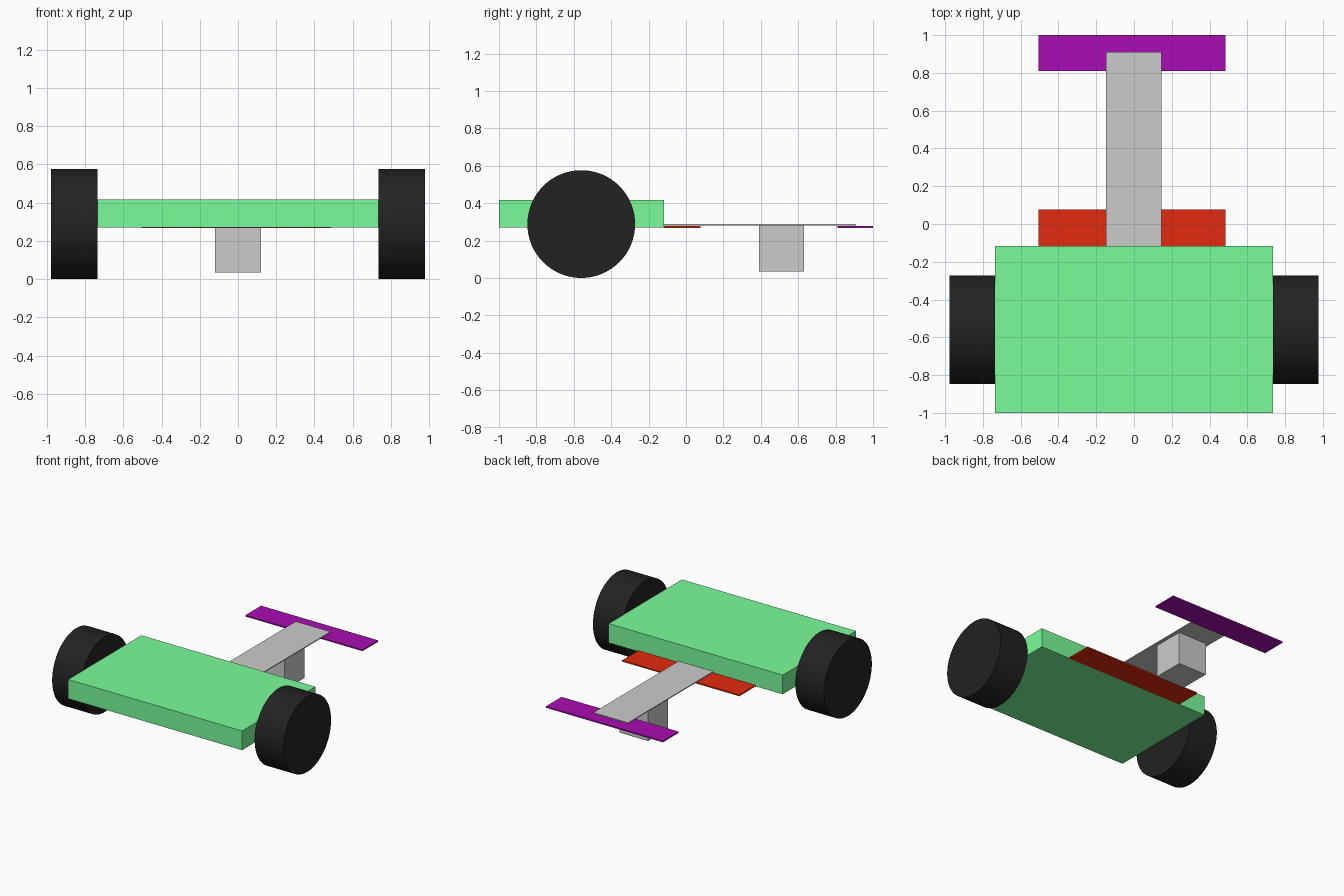
import bpy
import math

if "Cube" in bpy.data.objects:
    bpy.data.objects.remove(bpy.data.objects["Cube"])


def paint(obj, name, rgb):
    mat = bpy.data.materials.get(name) or bpy.data.materials.new(name)
    mat.diffuse_color = (*rgb, 1)
    mat.use_nodes = True
    mat.node_tree.nodes["Principled BSDF"].inputs["Base Color"].default_value = mat.diffuse_color
    obj.data.materials.append(mat)


def box(name, x, y, z):
    """Box spanning the given (min, max) ranges."""
    bpy.ops.mesh.primitive_cube_add(size=1)
    obj = bpy.context.object
    obj.name = name
    obj.location = [(a + b) / 2 for a, b in (x, y, z)]
    obj.scale = [b - a for a, b in (x, y, z)]
    bpy.ops.object.transform_apply(location=False, rotation=False, scale=True)
    return obj


GREEN = (0.195, 0.97, 0.323)
RED = (0.775, 0.024, 0.005)
PURPLE = (0.397, 0.004, 0.445)
BLACK = (0.016, 0.016, 0.016)

# Main chassis slab
paint(box("chassis", (-0.735, 0.735), (-1.0, -0.117), (0.27, 0.417)), "green", GREEN)

# Central arm and the support block beneath it
box("arm", (-0.148, 0.145), (-0.117, 0.91), (0.281, 0.288))
box("support_block", (-0.12, 0.12), (0.39, 0.63), (0.034, 0.281))

# Thin cross plates under the arm
paint(box("inner_plate", (-0.505, 0.485), (-0.117, 0.078), (0.268, 0.278)), "red", RED)
paint(box("end_plate", (-0.505, 0.485), (0.81, 1.0), (0.268, 0.278)), "purple", PURPLE)

# Wheels, one on each side
for side, sign in (("left", -1), ("right", 1)):
    bpy.ops.mesh.primitive_cylinder_add(
        vertices=64, radius=0.288, depth=0.242,
        location=(sign * 0.856, -0.56, 0.288), rotation=(0, math.pi / 2, 0))
    wheel = bpy.context.object
    wheel.name = side + "_wheel"
    bpy.ops.object.shade_smooth_by_angle()
    paint(wheel, "black", BLACK)
